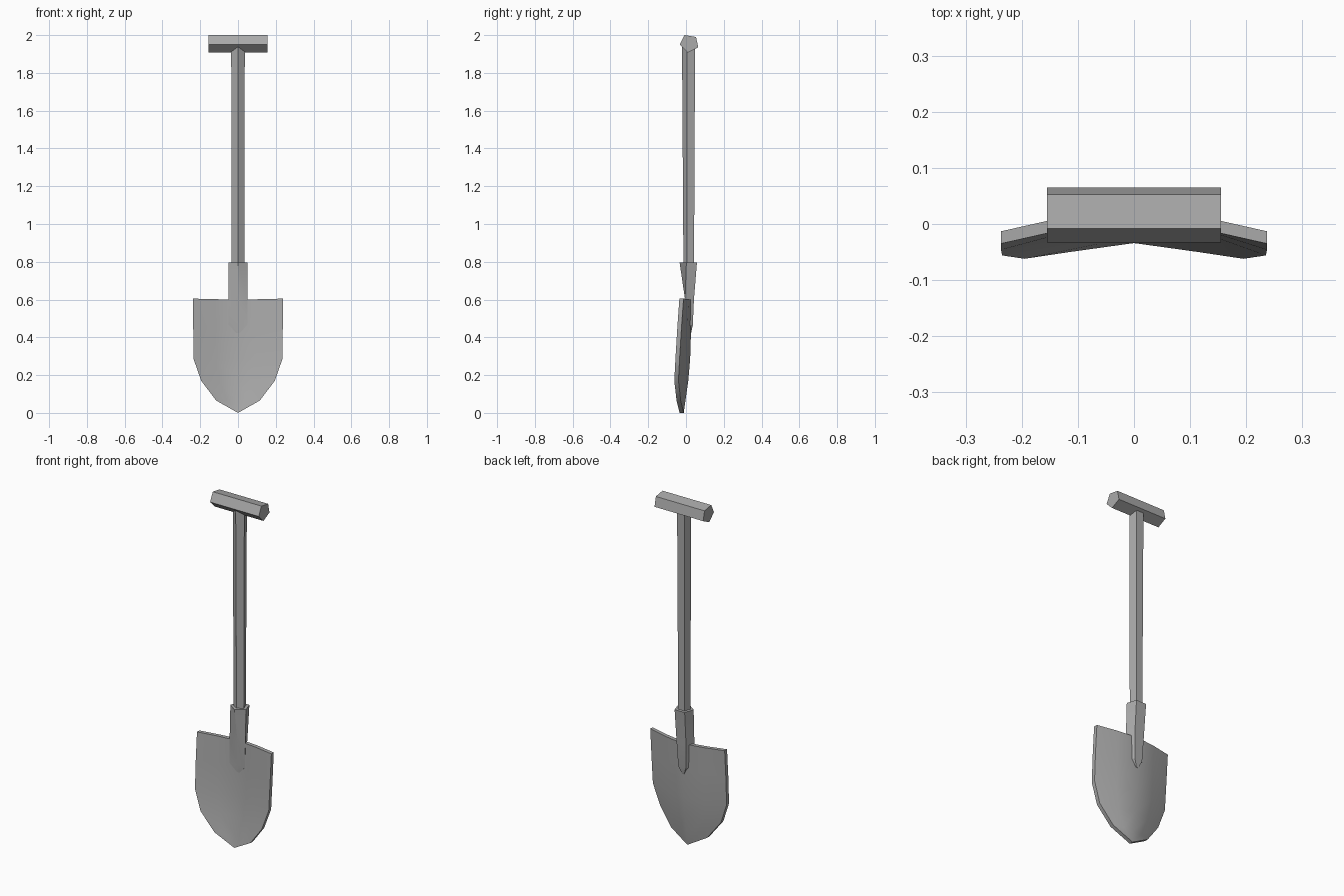
import bpy, bmesh, math

cube = bpy.data.objects.get("Cube")
if cube:
    bpy.data.objects.remove(cube, do_unlink=True)

GREY = (0.4, 0.4, 0.4, 1.0)
steel = bpy.data.materials.new("plain_grey")
steel.use_nodes = True
steel.diffuse_color = GREY
steel.node_tree.nodes["Principled BSDF"].inputs["Base Color"].default_value = GREY


def finish(bm, name):
    bmesh.ops.recalc_face_normals(bm, faces=bm.faces[:])
    mesh = bpy.data.meshes.new(name)
    bm.to_mesh(mesh)
    bm.free()
    mesh.materials.append(steel)
    obj = bpy.data.objects.new(name, mesh)
    bpy.context.collection.objects.link(obj)
    bpy.ops.object.select_all(action='DESELECT')
    obj.select_set(True)
    bpy.context.view_layer.objects.active = obj
    bpy.ops.object.shade_smooth_by_angle(angle=math.radians(30))
    return obj


def loft(name, rings):
    """Join matching rings of points and cap both ends."""
    bm = bmesh.new()
    loops = [[bm.verts.new(p) for p in ring] for ring in rings]
    for a, b in zip(loops, loops[1:]):
        for i in range(len(a)):
            j = (i + 1) % len(a)
            bm.faces.new((a[i], a[j], b[j], b[i]))
    bm.faces.new(loops[0])
    bm.faces.new(loops[-1])
    return finish(bm, name)


def five_sided(z, front, side_x, side_y, back_x, back_y):
    """Pentagon ring with its point towards the front."""
    return [(0, front, z), (side_x, side_y, z), (back_x, back_y, z),
            (-back_x, back_y, z), (-side_x, side_y, z)]


# Cross grip: a slightly turned pentagonal bar
profile = [(-0.033, 1.95), (-0.008, 2.0), (0.053, 1.99), (0.065, 1.935), (0.01, 1.908)]
loft("cross_grip", [[(x, y, z) for y, z in profile] for x in (-0.155, 0.155)])

# Shaft: gently tapered towards the socket
loft("shaft", [five_sided(1.94, -0.021, 0.036, 0.006, 0.023, 0.048),
               five_sided(0.7, -0.013, 0.033, 0.006, 0.02, 0.042)])

# Socket: flattens into a tongue that lies on the blade
loft("socket", [five_sided(0.797, -0.034, 0.05, 0.002, 0.032, 0.058),
                five_sided(0.6, -0.004, 0.05, -0.005, 0.03, 0.042),
                five_sided(0.465, 0.0, 0.049, -0.006, 0.024, 0.036),
                five_sided(0.422, 0.001, 0.008, 0.001, 0.006, 0.027)])

# Blade: rows of height, half width, centre depth, edge depth
rows = [(0.605, 0.237, 0.008, -0.035),
        (0.45, 0.237, 0.005, -0.046),
        (0.285, 0.235, 0.0, -0.056),
        (0.17, 0.195, -0.01, -0.062),
        (0.065, 0.115, -0.025, -0.05)]
bm = bmesh.new()
grid = []
for k, (z, half, mid, edge) in enumerate(rows):
    line = []
    for f in (-1, -0.5, 0, 0.5, 1):
        dip = 0.006 * (1 - abs(f)) if k == 0 else 0
        line.append(bm.verts.new((f * half, mid + (edge - mid) * abs(f) ** 1.4, z - dip)))
    grid.append(line)
for a, b in zip(grid, grid[1:]):
    for i in range(4):
        bm.faces.new((a[i], a[i + 1], b[i + 1], b[i]))
tip = bm.verts.new((0, -0.034, 0.0))
for i in range(4):
    bm.faces.new((grid[-1][i], grid[-1][i + 1], tip))

# Give the blade its thickness
back = bmesh.ops.extrude_face_region(bm, geom=bm.faces[:], use_keep_orig=True)
moved = [g for g in back["geom"] if isinstance(g, bmesh.types.BMVert)]
bmesh.ops.translate(bm, verts=moved, vec=(0, 0.022, 0))
finish(bm, "blade")
